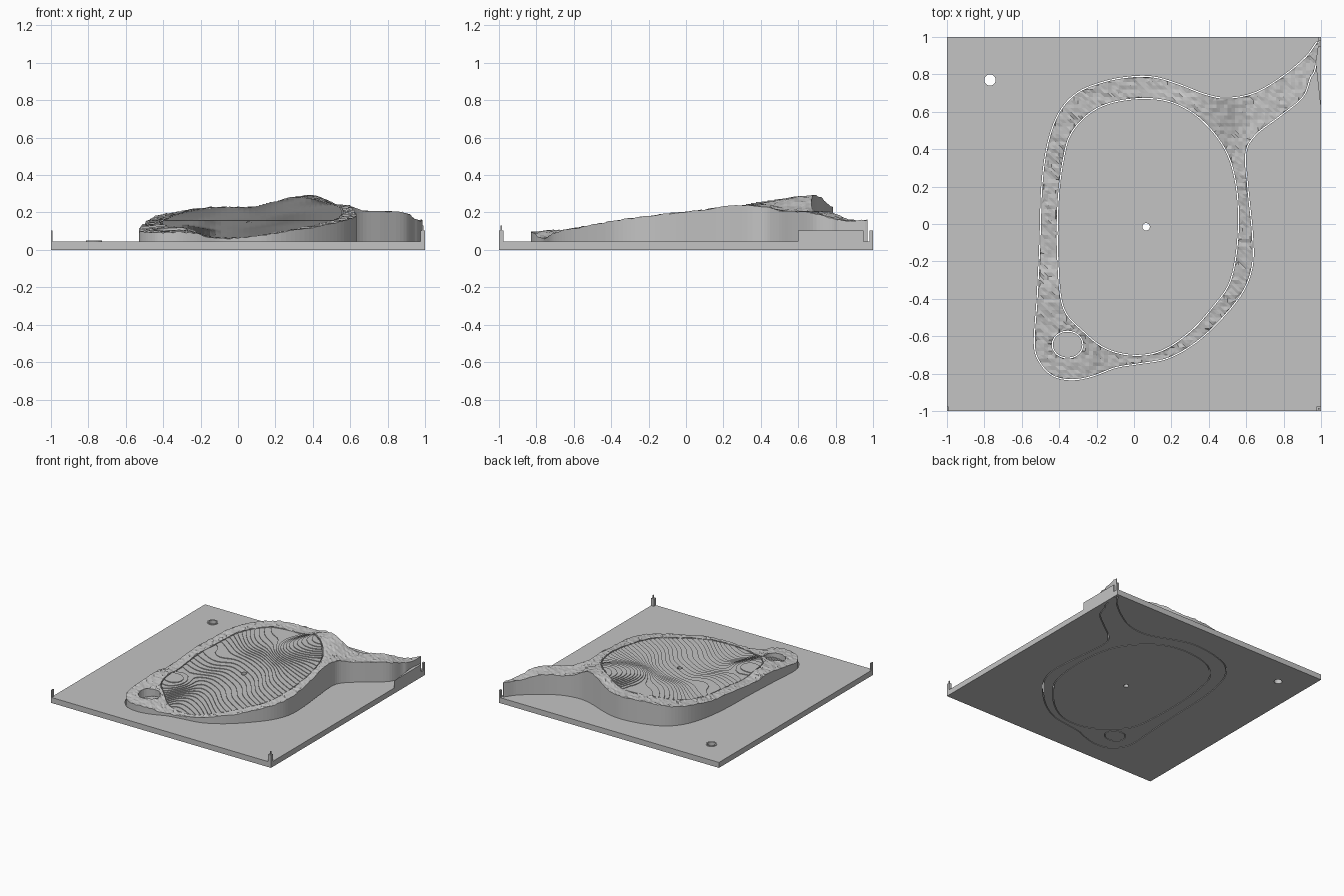
import bpy
import bmesh
import math
import random
from mathutils import Vector
from mathutils.geometry import delaunay_2d_cdt

random.seed(4)
cube = bpy.data.objects.get("Cube")
if cube:
    bpy.data.objects.remove(cube, do_unlink=True)

grey = bpy.data.materials.new("plain grey")
grey.use_nodes = True
grey.diffuse_color = (0.55, 0.55, 0.55, 1)
grey.node_tree.nodes["Principled BSDF"].inputs["Base Color"].default_value = grey.diffuse_color


# ---- outline helpers ----
def smooth_loop(points, cuts=6):
    """Closed Catmull-Rom curve through the points."""
    pts = [Vector(p) for p in points]
    n, out = len(pts), []
    for i in range(n):
        a, b, c, d = (pts[(i + k - 1) % n] for k in range(4))
        for j in range(cuts):
            t = j / cuts
            out.append(0.5 * (2 * b + (c - a) * t + (2 * a - 5 * b + 4 * c - d) * t ** 2
                              + (3 * b - a - 3 * c + d) * t ** 3))
    return out


def ellipse(cx, cy, rx, ry, n=24):
    return [Vector((cx + rx * math.cos(math.tau * i / n), cy + ry * math.sin(math.tau * i / n)))
            for i in range(n)]


def grow(loop, distance):
    """Offset a counter-clockwise loop outward."""
    out = []
    for i, p in enumerate(loop):
        along = (loop[(i + 1) % len(loop)] - loop[i - 1]).normalized()
        out.append(p + distance * Vector((along.y, -along.x)))
    return out


def contains(loop, p):
    inside, a = False, loop[-1]
    for b in loop:
        if (a.y > p.y) != (b.y > p.y) and p.x < (b.x - a.x) * (p.y - a.y) / (b.y - a.y) + a.x:
            inside = not inside
        a = b
    return inside


# ---- solid with a flat base, an outline, holes and a height rule ----
def solid(name, outer, height, holes=(), spacing=0, step=0, base=0):
    def within(p):
        return contains(outer, p) and not any(contains(h, p) for h in holes)

    points, edges = [], []
    for loop in (outer, *holes):
        start, n = len(points), len(loop)
        points += [Vector(p) for p in loop]
        edges += [(start + i, start + (i + 1) % n) for i in range(n)]
    if spacing:
        n = int(1 / spacing)
        grid = (Vector((i * spacing, j * spacing)) for i in range(-n, n) for j in range(-n, n))
        points += [p for p in grid if within(p)]
    flat, _, tris, *_ = delaunay_2d_cdt(points, edges, [], 0, 1e-5)

    src = bmesh.new()
    verts = [src.verts.new((p.x, p.y, height(p.x, p.y))) for p in flat]
    for tri in tris:
        if within(sum((flat[i] for i in tri), Vector((0, 0))) / len(tri)):
            src.faces.new([verts[i] for i in tri])
    src.normal_update()
    for f in src.faces:
        if f.normal.z < 0:
            f.normal_flip()
    # cut along contours so that each band can become a terrace
    if step:
        zs = [v.co.z for v in src.verts]
        for k in range(math.ceil(min(zs) / step), math.floor(max(zs) / step) + 1):
            bmesh.ops.bisect_plane(src, geom=src.verts[:] + src.edges[:] + src.faces[:], dist=1e-6,
                                   plane_co=(0, 0, k * step), plane_no=(0, 0, 1))
    src.verts.index_update()

    bm, made = bmesh.new(), {}

    def vert(v, z):
        key = (v.index, round(z, 5))
        if key not in made:
            made[key] = bm.verts.new((v.co.x, v.co.y, z))
        return made[key]

    def top(f, v):
        return math.floor(f.calc_center_median().z / step) * step if step else v.co.z

    for f in src.faces:
        bm.faces.new([vert(v, top(f, v)) for v in f.verts])
        bm.faces.new([vert(v, base) for v in reversed(f.verts)])
        for loop in f.loops:
            a, b = loop.vert, loop.link_loop_next.vert
            near = [g for g in loop.edge.link_faces if g != f]
            low_a, low_b = (top(near[0], a), top(near[0], b)) if near else (base, base)
            if top(f, a) - low_a > 1e-4:
                bm.faces.new([vert(b, top(f, b)), vert(a, top(f, a)), vert(a, low_a), vert(b, low_b)])
    mesh = bpy.data.meshes.new(name)
    bm.to_mesh(mesh)
    bm.free()
    src.free()
    mesh.materials.append(grey)
    obj = bpy.data.objects.new(name, mesh)
    bpy.context.collection.objects.link(obj)
    return obj


# ---- height of the raised body: a tilted plane bent toward a few known spots ----
SPOTS = [(0, -.74, .065), (.35, -.6, .115), (.6, -.3, .168), (.62, 0, .205), (.6, .3, .245),
         (.35, .55, .283), (.05, .78, .225), (-.3, .7, .2), (-.45, .4, .17), (-.5, 0, .14),
         (-.52, -.5, .12), (-.38, -.82, .095), (.7, .55, .205), (.75, .73, .2), (.97, .92, .15),
         (-.15, .6, .232)]


def tilt(x, y):
    return 0.15 + 0.06 * x + 0.11 * y


def relief(x, y):
    total, weight = 0, 0.02
    for sx, sy, sz in SPOTS:
        w = math.exp(-((x - sx) ** 2 + (y - sy) ** 2) / 0.03)
        total += w * (sz - tilt(sx, sy))
        weight += w
    return tilt(x, y) + total / weight


def rough_relief(x, y):
    return relief(x, y) + random.uniform(-0.004, 0.004)


def level(z):
    return lambda x, y: z


# ---- outlines ----
body = smooth_loop([
    (.63, -.05), (.605, .2), (.595, .38), (.65, .48), (.78, .58), (.9, .68), (.94, .78), (.965, .83),
    (.985, .97), (.92, .89), (.8, .79), (.65, .7), (.5, .67), (.38, .69), (.25, .74), (.12, .78),
    (0, .785), (-.15, .76), (-.3, .7), (-.4, .59), (-.46, .42), (-.49, .2), (-.5, -.1), (-.515, -.4),
    (-.53, -.64), (-.5, -.74), (-.43, -.81), (-.33, -.83), (-.22, -.81), (-.1, -.765), (.02, -.745),
    (.18, -.715), (.33, -.63), (.47, -.5), (.58, -.36), (.63, -.22)])
field = smooth_loop([
    (.56, -.05), (.55, .2), (.49, .4), (.35, .57), (.18, .66), (-.02, .67), (-.2, .62), (-.33, .5),
    (-.38, .35), (-.41, .1), (-.41, -.2), (-.38, -.45), (-.27, -.58), (-.15, -.67), (0, -.705),
    (.15, -.68), (.3, -.58), (.42, -.45), (.52, -.3)])
pit = ellipse(-.355, -.645, .085, .075)
pin = ellipse(.065, -.015, .02, .02, 16)
drill = ellipse(-.77, .77, .03, .03)
square = [Vector(p) for p in ((-1, -1), (1, -1), (1, 1), (-1, 1))]
GAP = -0.006

# ---- base plate with its drilled hole and lip ----
solid("base_plate", square, level(0.045), [grow(body, -GAP), drill])
solid("hole_lip", grow(drill, 0.012), level(0.05), [drill], base=0.04)

# ---- raised body: rough rim, terraced field and sunken plug ----
solid("rough_rim", body, rough_relief, [field, pit], spacing=0.02)
solid("terraced_field", grow(field, GAP), relief, [pin], spacing=0.03, step=0.0052)
solid("pit_plug", grow(pit, GAP), lambda x, y: 0.065 + 0.2 * (x + 0.355), spacing=0.02, step=0.0025)


# ---- edge wall beside the tail, and corner posts ----
def block(name, x0, x1, y0, y1, z):
    corners = [Vector(p) for p in ((x0, y0), (x1, y0), (x1, y1), (x0, y1))]
    solid(name, corners, level(z))


wall = [Vector(p) for p in ((1, .6), (1, .95), (.975, .95), (.975, .83))]
solid("edge_wall", wall, level(0.105))
block("front_right_post", .975, 1, -1, -.975, .105)
block("front_right_post_tip", .984, .992, -.992, -.984, .13)
block("front_left_post", -1, -.992, -1, -.975, .105)
block("back_right_post", .985, 1, .98, 1, .105)
